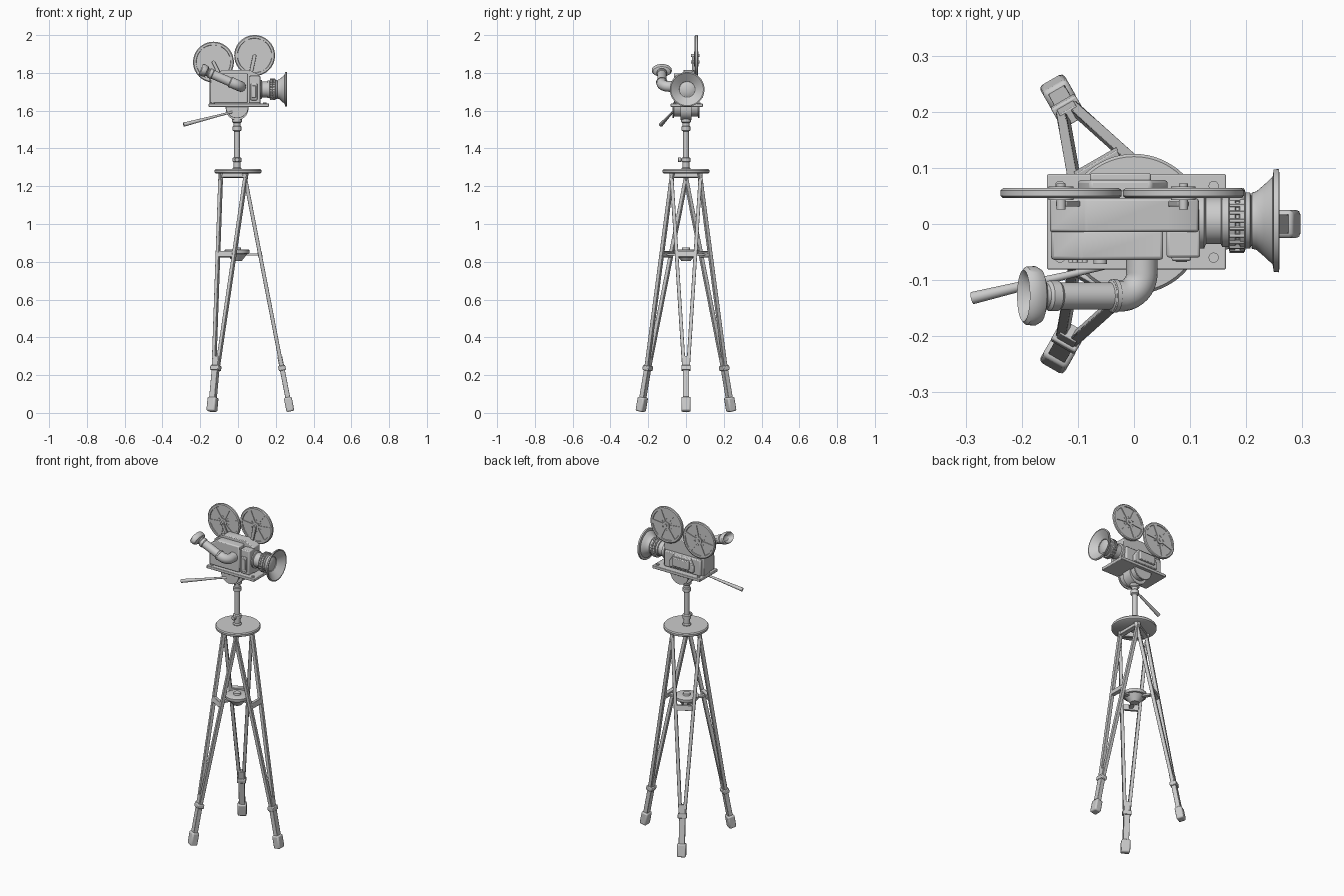
import bpy, bmesh, math
from mathutils import Vector as V

CX = -0.005  # tripod axis


def finish(name, bm, bevel=0.0):
    bmesh.ops.remove_doubles(bm, verts=bm.verts, dist=1e-5)
    bmesh.ops.recalc_face_normals(bm, faces=bm.faces)
    me = bpy.data.meshes.new(name)
    bm.to_mesh(me)
    bm.free()
    ob = bpy.data.objects.new(name, me)
    bpy.context.collection.objects.link(ob)
    if bevel:
        m = ob.modifiers.new("bevel", 'BEVEL')
        m.width, m.segments = bevel, 2
    bpy.ops.object.select_all(action='DESELECT')
    ob.select_set(True)
    bpy.context.view_layer.objects.active = ob
    bpy.ops.object.shade_smooth_by_angle(angle=math.radians(35))
    return ob


def lathe(name, origin, direction, prof, n=40, sx=1.0, sy=1.0):
    """Revolve (radius, distance) points about an axis."""
    q = V(direction).to_track_quat('Z', 'Y')
    bm = bmesh.new()
    rings = [[bm.verts.new(V(origin) + q @ V((r * sx * math.cos(2 * math.pi * i / n),
                                              r * sy * math.sin(2 * math.pi * i / n), t)))
              for i in range(n)] for r, t in prof]
    for a, b in zip(rings, rings[1:]):
        for i in range(n):
            bm.faces.new((a[i], a[(i + 1) % n], b[(i + 1) % n], b[i]))
    bm.faces.new(rings[0])
    bm.faces.new(rings[-1])
    return finish(name, bm)


def rod(name, a, b, r0, r1=None, n=24):
    d = V(b) - V(a)
    return lathe(name, a, d, [(r0, 0), (r1 or r0, d.length)], n)


def prism(name, pts, y0, y1, bevel=0.0):
    """Extrude an x/z outline along y."""
    bm = bmesh.new()
    a = [bm.verts.new((x, y0, z)) for x, z in pts]
    b = [bm.verts.new((x, y1, z)) for x, z in pts]
    bm.faces.new(a)
    bm.faces.new(b)
    for i in range(len(a)):
        j = (i + 1) % len(a)
        bm.faces.new((a[i], a[j], b[j], b[i]))
    return finish(name, bm, bevel)


def box(name, x0, x1, y0, y1, z0, z1, bevel=0.0):
    return prism(name, [(x0, z0), (x1, z0), (x1, z1), (x0, z1)], y0, y1, bevel)


def beam(name, a, b, side, w, d, bevel=0.002):
    """Rectangular bar from a to b, width w along side, depth d across it."""
    a, b, side = V(a), V(b), V(side).normalized()
    up = (b - a).cross(side).normalized()
    bm = bmesh.new()
    q = [[bm.verts.new(p + side * s * w / 2 + up * u * d / 2)
          for s, u in ((-1, -1), (1, -1), (1, 1), (-1, 1))] for p in (a, b)]
    bm.faces.new(q[0])
    bm.faces.new(q[1])
    for i in range(4):
        j = (i + 1) % 4
        bm.faces.new((q[0][i], q[0][j], q[1][j], q[1][i]))
    return finish(name, bm, bevel)


# Tripod legs: a pair of converging rails, lower shaft, collar and foot
for k in range(3):
    ang = k * 2 * math.pi / 3
    rad = V((math.cos(ang), math.sin(ang), 0))
    tan = V((-math.sin(ang), math.cos(ang), 0))

    def at(z, s=0.0):
        return rad * (0.279 - 0.19 * z) + tan * s + V((CX * z / 1.3, 0, z))
    for s in (-1, 1):
        beam("leg_rail", at(0.24, s * 0.011), at(1.275, s * 0.078), tan, 0.019, 0.02)
    beam("leg_crossbar", at(0.825), at(0.855), tan, 0.088, 0.022)
    beam("leg_top_block", at(1.245), at(1.275), tan, 0.165, 0.024)
    beam("leg_shaft", at(0.06), at(0.30), tan, 0.034, 0.026)
    beam("leg_collar", at(0.225), at(0.25), tan, 0.05, 0.038, 0.004)
    beam("foot", at(0.008), at(0.083), tan, 0.05, 0.042, 0.008)
    # Spreader arm
    beam("spreader_arm", (CX, 0, 0.838), at(0.838), tan, 0.024, 0.012)

# Spreader and top disc
lathe("spreader_disc", (CX, 0, 0), (0, 0, 1),
      [(0.018, 0.805), (0.025, 0.805), (0.055, 0.842), (0.064, 0.844), (0.066, 0.85),
       (0.066, 0.862), (0.058, 0.866), (0.022, 0.866), (0.02, 0.876), (0.012, 0.876)])
lathe("tripod_top", (0, 0, 0), (0, 0, 1),
      [(0.118, 1.268), (0.124, 1.272), (0.125, 1.284), (0.12, 1.29)], 64)

# Centre column with collars and lock knob
lathe("centre_column", (CX, 0, 0), (0, 0, 1),
      [(0.024, 1.285), (0.024, 1.295), (0.018, 1.3), (0.018, 1.328), (0.024, 1.33), (0.024, 1.35),
       (0.015, 1.353), (0.015, 1.49), (0.023, 1.495), (0.023, 1.515), (0.019, 1.52),
       (0.019, 1.535), (0.026, 1.54), (0.026, 1.57)], 32)
lathe("column_knob", (CX, -0.015, 1.34), (0, -1, 0),
      [(0.006, 0), (0.006, 0.01), (0.013, 0.012), (0.013, 0.024), (0.01, 0.027)], 20)


# Tilt head: half drums hanging below the plate
def half_disc(r, z, n=24):
    return [(CX + r * math.cos(math.pi * (1 + i / n)), z + r * math.sin(math.pi * (1 + i / n)))
            for i in range(n + 1)]


prism("tilt_drum", half_disc(0.052, 1.622), -0.066, 0.066)
prism("tilt_core", half_disc(0.06, 1.61) + [(CX + 0.06, 1.625), (CX - 0.06, 1.625)], -0.03, 0.03)
for y in (-0.072, 0.064):
    prism("tilt_flange", half_disc(0.06, 1.62), y, y + 0.008, 0.002)
h0, h1 = V((-0.03, -0.07, 1.593)), V((-0.288, -0.132, 1.526))
rod("pan_handle", h0, h1, 0.006)
rod("handle_grip", h0.lerp(h1, 0.25), h1, 0.006, 0.011)

# Camera plate with corner bolts
box("base_plate", -0.155, 0.164, -0.081, 0.089, 1.62, 1.638, 0.003)
for x in (-0.132, 0.142):
    for y in (-0.06, 0.068):
        rod("plate_bolt", (x, y, 1.635), (x, y, 1.644), 0.009)

# Camera body, front cover and side doors
prism("camera_body", [(-0.15, 1.635), (-0.15, 1.775), (-0.085, 1.815), (0.06, 1.815),
                      (0.115, 1.79), (0.118, 1.635)], -0.014, 0.045, 0.004)
prism("front_cover", [(-0.148, 1.64), (-0.148, 1.765), (-0.095, 1.798), (0.052, 1.798),
                      (0.052, 1.64)], -0.064, -0.01, 0.006)
box("gate_box", 0.058, 0.118, -0.06, -0.01, 1.64, 1.785, 0.005)
box("gate_window_frame", 0.067, 0.102, -0.066, -0.055, 1.655, 1.745, 0.004)
box("gate_window", 0.074, 0.095, -0.068, -0.06, 1.668, 1.732, 0.002)
prism("back_door", [(-0.14, 1.64), (-0.14, 1.735), (0.105, 1.735), (0.105, 1.64)],
      0.04, 0.062, 0.005)
prism("back_panel", [(-0.1, 1.655), (-0.1, 1.69), (-0.078, 1.735), (0.03, 1.735),
                     (0.06, 1.69), (0.06, 1.655)], 0.055, 0.078, 0.005)
prism("back_panel_cap", [(-0.078, 1.67), (-0.078, 1.722), (0.03, 1.722), (0.03, 1.67)],
      0.07, 0.091, 0.004)
rod("cover_knob", (-0.06, -0.06, 1.692), (-0.06, -0.071, 1.692), 0.012)
for a in range(4):
    c, s = math.cos(a * math.pi / 2 + 0.4), math.sin(a * math.pi / 2 + 0.4)
    rod("cover_stud", (-0.1 + 0.013 * c, -0.062, 1.725 + 0.013 * s),
        (-0.1 + 0.013 * c, -0.069, 1.725 + 0.013 * s), 0.005, n=12)

# Film reels with raised rims, hubs and spokes
for x, z, spin in ((-0.13, 1.857, 0.2), (0.088, 1.892, 0.0)):
    half = [(0.022, 0.012), (0.022, 0.005), (0.09, 0.005), (0.092, 0.009), (0.103, 0.009), (0.108, 0.005)]
    lathe("film_reel", (x, 0.055, z), (0, 1, 0),
          [(r, -t) for r, t in half] + [(r, t) for r, t in reversed(half)], 64)
    for k in range(6):
        a = spin + k * math.pi / 3
        pts = [(x + r * math.cos(a + w), z + r * math.sin(a + w))
               for r, w in ((0.018, -0.3), (0.093, -0.14), (0.093, 0.14), (0.018, 0.3))]
        prism("reel_spoke", pts, 0.0465, 0.0635)
    for k in range(6):
        a = spin + (k + 0.5) * math.pi / 3
        p = V((x + 0.034 * math.cos(a), 0, z + 0.034 * math.sin(a)))
        rod("reel_stud", p + V((0, 0.047, 0)), p + V((0, 0.063, 0)), 0.004, n=10)
    rod("reel_axle", (x, 0.026, z), (x, 0.072, z), 0.008)
    # Arm holding the reel to the body
    beam("reel_arm", (x * 0.75, 0.036, 1.79), (x, 0.036, z), (1, 0, 0), 0.02, 0.01)

# Lens barrel, grooved rings and flared hood
LO = (0, 0.006, 1.713)
lathe("lens_barrel", LO, (1, 0, 0),
      [(0.05, 0.11), (0.05, 0.125), (0.042, 0.128), (0.042, 0.155), (0.047, 0.157), (0.047, 0.168),
       (0.055, 0.17), (0.055, 0.18), (0.05, 0.182), (0.05, 0.187), (0.056, 0.189), (0.056, 0.197),
       (0.05, 0.199), (0.05, 0.207), (0.044, 0.209), (0.044, 0.222)], 48)
for k in range(24):
    a = k * math.pi / 12
    o = V((0.17, 0.006 + 0.054 * math.cos(a), 1.713 + 0.054 * math.sin(a)))
    rod("lens_grip_rib", o, o + V((0.026, 0, 0)), 0.004, n=6)
lathe("lens_hood", LO, (1, 0, 0),
      [(0.04, 0.208), (0.05, 0.21), (0.052, 0.218), (0.064, 0.232), (0.078, 0.247), (0.091, 0.249),
       (0.092, 0.258), (0.086, 0.259), (0.07, 0.247), (0.05, 0.232), (0.042, 0.226), (0.04, 0.215)], 64)
lathe("lens_glass", LO, (1, 0, 0),
      [(0.041, 0.21), (0.041, 0.22), (0.032, 0.225), (0.016, 0.229), (0.002, 0.23)], 40)

# Viewfinder: elbow out of the cover, rising tube, oval eyecup
d = V((-0.917, 0, 0.398))
p0 = V((0.014, -0.088, 1.728))
arc = [p0 + d * 0.04 * (1 - math.cos(t)) + V((0, -0.04 * math.sin(t), 0))
       for t in [i * math.pi / 20 for i in range(11)]]
path = [V((0.014, -0.055, 1.728))] + arc + [arc[-1] + d * 0.02]
cu = bpy.data.curves.new("elbow_path", 'CURVE')
cu.dimensions, cu.bevel_depth, cu.bevel_resolution, cu.use_fill_caps = '3D', 0.028, 6, True
sp = cu.splines.new('POLY')
sp.points.add(len(path) - 1)
for p, c in zip(sp.points, path):
    p.co = (*c, 1)
tmp = bpy.data.objects.new("elbow_path", cu)
bpy.context.collection.objects.link(tmp)
bm = bmesh.new()
bm.from_mesh(bpy.data.meshes.new_from_object(tmp))
bpy.data.objects.remove(tmp)
finish("viewfinder_elbow", bm)
e = arc[-1]
lathe("viewfinder_tube", e, d, [(0.03, 0.01), (0.03, 0.018), (0.024, 0.022), (0.024, 0.12),
                                (0.027, 0.124), (0.027, 0.14), (0.022, 0.145), (0.022, 0.165)])
lathe("eyecup", e, d, [(0.03, 0.15), (0.047, 0.157), (0.053, 0.168), (0.052, 0.184), (0.046, 0.19),
                       (0.038, 0.184), (0.024, 0.17), (0.01, 0.167)], 40, 1.0, 0.62)
